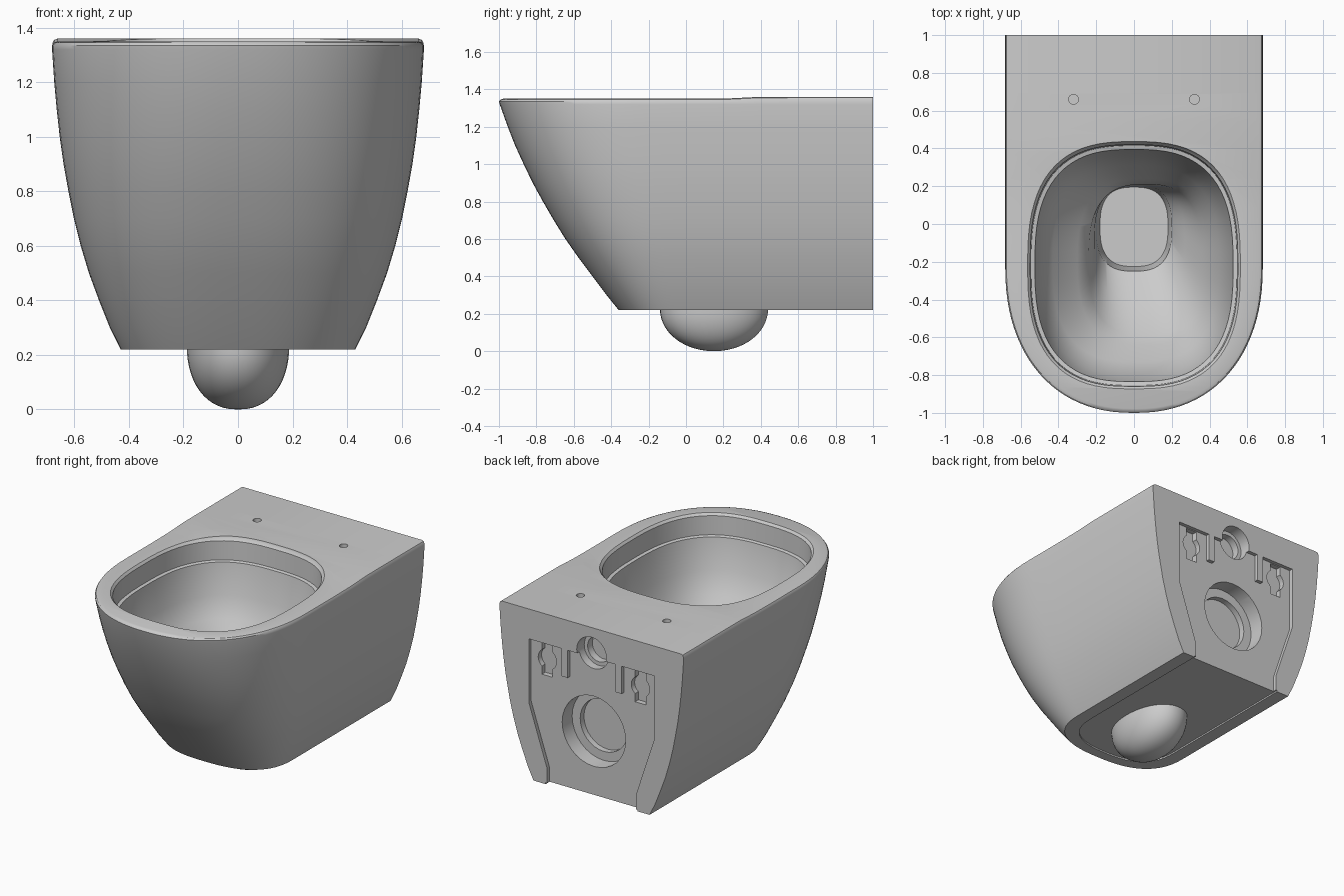
import bpy, bmesh, math

if "Cube" in bpy.data.objects:
    bpy.data.objects.remove(bpy.data.objects["Cube"], do_unlink=True)

ceramic = bpy.data.materials.new("light grey ceramic")
ceramic.use_nodes = True
GREY = (0.6, 0.6, 0.6, 1)
ceramic.diffuse_color = GREY
ceramic.node_tree.nodes["Principled BSDF"].inputs["Base Color"].default_value = GREY


def make_object(name, bm):
    bmesh.ops.recalc_face_normals(bm, faces=bm.faces)
    mesh = bpy.data.meshes.new(name)
    bm.to_mesh(mesh)
    bm.free()
    mesh.materials.append(ceramic)
    obj = bpy.data.objects.new(name, mesh)
    bpy.context.collection.objects.link(obj)
    return obj


def loft(name, loops):
    """Skin odd-length mirrored loops and close both ends with cross strips."""
    bm = bmesh.new()
    rings = [[bm.verts.new(p) for p in loop] for loop in loops]
    n = len(rings[0])
    for a, b in zip(rings, rings[1:]):
        for i in range(n):
            j = (i + 1) % n
            bm.faces.new((a[i], a[j], b[j], b[i]))
    m = n // 2
    for ring in (rings[0], rings[-1]):
        for i in range(m - 1):
            bm.faces.new((ring[i], ring[i + 1], ring[-i - 2], ring[-i - 1]))
        bm.faces.new((ring[m - 1], ring[m], ring[m + 1]))
    return make_object(name, bm)


def prism(name, outline, depth):
    """Polygon in x and z, sunk into the back face."""
    bm = bmesh.new()
    face = bm.faces.new([bm.verts.new((x, 1.05, z)) for x, z in outline])
    new = bmesh.ops.extrude_face_region(bm, geom=[face])["geom"]
    moved = [v for v in new if isinstance(v, bmesh.types.BMVert)]
    bmesh.ops.translate(bm, verts=moved, vec=(0, -0.05 - depth, 0))
    return make_object(name, bm)


def circle(cx, cz, r, steps=32):
    return [(cx + r * math.cos(math.tau * i / steps),
             cz + r * math.sin(math.tau * i / steps)) for i in range(steps)]


def power(v, n):
    return math.copysign(abs(v) ** (2 / n), v)


def oval(z, cx, cy, rx, ry, n=2.7, m=36):
    loop = []
    for i in range(2 * m + 1):
        t = math.tau * (i + 0.5) / (2 * m + 1)
        loop.append((cx + rx * power(math.sin(t), n), cy + ry * power(math.cos(t), n), z))
    return loop


def d_shape(z, w, front, yc, n, lift=0.0, back=1.0):
    """Straight sides from the wall, closed by a rounded front."""
    half = [(w, back + (yc - back) * i / 8) for i in range(8)]
    for i in range(24):
        t = math.pi / 2 * i / 24
        half.append((w * power(math.cos(t), n), yc - (yc - front) * power(math.sin(t), n)))
    full = half + [(0, front)] + [(-x, y) for x, y in reversed(half)]
    return [(x, y, z + lift * min(1, max(0, (y - 0.2) / 0.2))) for x, y in full]


def cut(target, cutter):
    mod = target.modifiers.new("cut", "BOOLEAN")
    mod.operation = "DIFFERENCE"
    mod.solver = "EXACT"
    mod.object = cutter
    bpy.context.view_layer.objects.active = target
    bpy.ops.object.modifier_apply(modifier=mod.name)
    bpy.data.objects.remove(cutter, do_unlink=True)


# Outer shell: height, half width, front
profile = [(0.22, 0.43, -0.36), (0.3, 0.47, -0.425), (0.4, 0.51, -0.50),
           (0.5, 0.547, -0.575), (0.6, 0.577, -0.645), (0.7, 0.602, -0.707),
           (0.8, 0.622, -0.765), (0.9, 0.64, -0.82), (1.0, 0.654, -0.868),
           (1.1, 0.665, -0.914), (1.2, 0.674, -0.953), (1.32, 0.682, -0.996)]
levels = []
for z, w, front in profile:
    k = (z - 0.22) / 1.1
    levels.append(d_shape(z, w, front, -0.02 - 0.2 * k, 2.6 - 0.35 * k))
levels.append(d_shape(1.335, 0.681, -1.0, -0.22, 2.25, 0.008))
levels.append(d_shape(1.345, 0.675, -0.992, -0.22, 2.25, 0.01))
levels.append(d_shape(1.35, 0.662, -0.978, -0.22, 2.25, 0.01))
body = loft("bowl_body", levels)

# Bowl interior, with a small ledge under the rim and an off-centre basin
cut(body, loft("bowl_cutter", [
    oval(1.40, 0, -0.22, 0.575, 0.665), oval(1.352, 0, -0.22, 0.565, 0.655),
    oval(1.335, 0, -0.22, 0.55, 0.64), oval(1.21, 0, -0.22, 0.545, 0.635),
    oval(1.205, 0, -0.22, 0.525, 0.615), oval(1.0, 0, -0.22, 0.495, 0.58),
    oval(0.87, 0.01, -0.21, 0.44, 0.52), oval(0.76, 0.05, -0.2, 0.35, 0.44),
    oval(0.69, 0.06, -0.19, 0.30, 0.40), oval(0.56, 0.03, -0.1, 0.24, 0.31),
    oval(0.46, 0, -0.02, 0.2, 0.23), oval(0.3, 0, -0.015, 0.18, 0.21)]))

# Shallow underside panel
cut(body, loft("underside_cutter", [
    d_shape(z, 0.34, -0.29, 0.0, 2.6, back=1.1) for z in (0.1, 0.23)]))

# Wall-side recess with two hanging ribs
half = [(0.33, 0.1), (0.33, 0.33), (0.465, 0.735), (0.465, 1.16),
        (0.222, 1.16), (0.222, 0.975), (0.177, 0.975), (0.177, 1.16)]
cut(body, prism("back_cutter", half + [(-x, z) for x, z in reversed(half)], 0.025))

# Inlet and outlet sockets, each stepped
for name, z, r, depth in (("inlet", 1.185, 0.11, 0.08), ("inlet_step", 1.185, 0.085, 0.13),
                          ("outlet", 0.655, 0.235, 0.13), ("outlet_step", 0.655, 0.175, 0.17)):
    cut(body, prism(name + "_cutter", circle(0, z, r), depth))

# Keyhole bolt pockets in the back and seat holes in the top
for side in (1, -1):
    x = side * 0.345
    slot = [(x + sx * 0.04, 1.045 + sz * 0.11) for sx, sz in ((-1, -1), (1, -1), (1, 1), (-1, 1))]
    cut(body, prism("slot_cutter", slot, 0.06))
    cut(body, prism("pocket_cutter", circle(x, 1.045, 0.068, 20), 0.06))
    cut(body, loft("seat_hole_cutter", [
        oval(z, side * 0.32, 0.66, 0.026, 0.026, 2, 10) for z in (1.32, 1.4)]))

# Rounded trap bulge below the body
trap_levels = []
for i in range(15):
    t = math.pi / 2 * i / 14.2
    trap_levels.append(oval(0.232 - 0.232 * power(math.sin(t), 2.1), 0, 0.15,
                            0.188 * power(math.cos(t), 2.3), 0.29 * power(math.cos(t), 2.0), 2.1, 20))
trap = loft("trap_bulge", trap_levels)

for obj in (body, trap):
    bpy.ops.object.select_all(action="DESELECT")
    obj.select_set(True)
    bpy.context.view_layer.objects.active = obj
    bpy.ops.object.shade_smooth_by_angle(angle=math.radians(32))
